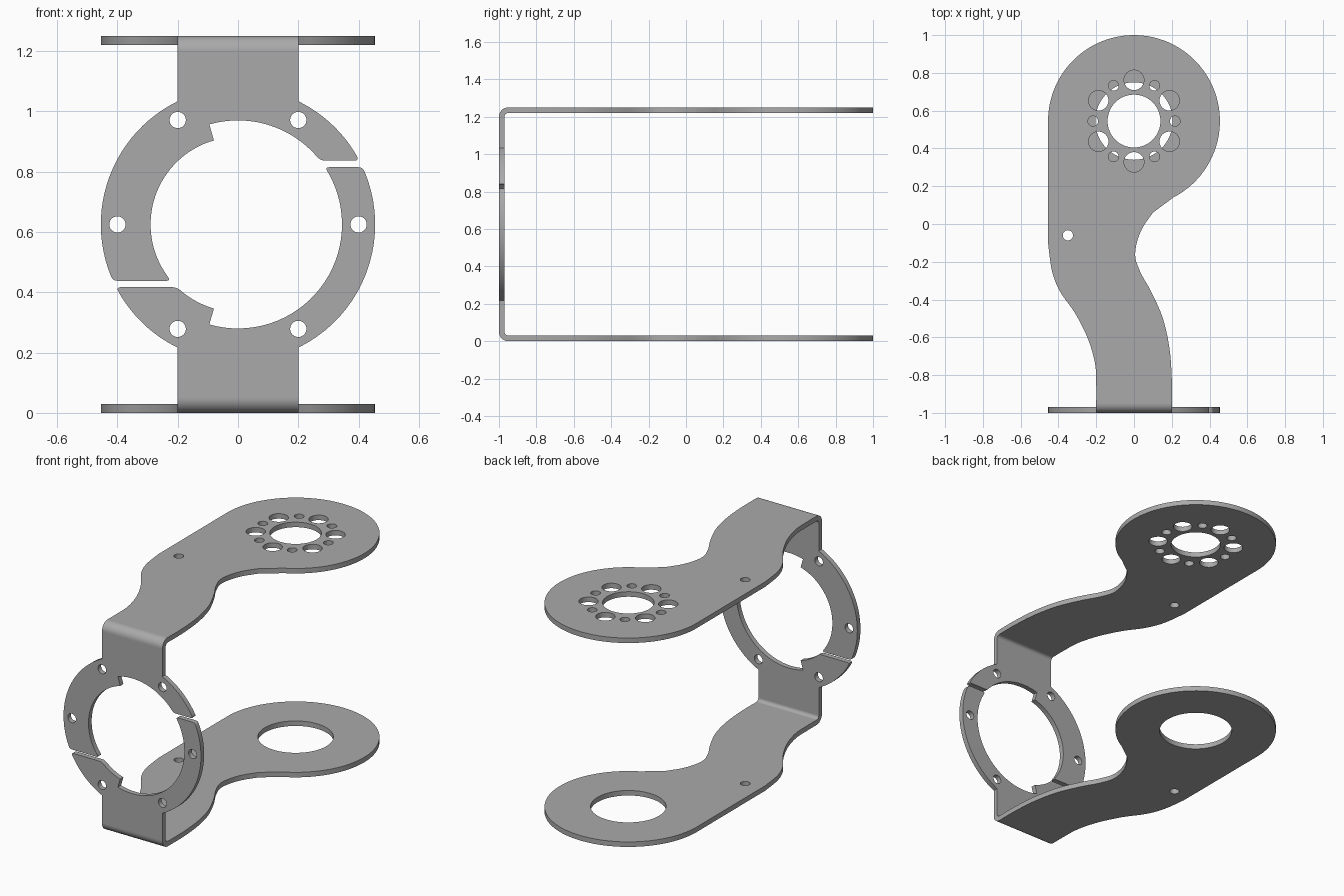
import bpy, bmesh
from math import sin, cos, asin, acos, radians, pi
from mathutils import Matrix, Vector

if "Cube" in bpy.data.objects:
    bpy.data.objects.remove(bpy.data.objects["Cube"])

T = 0.03            # sheet thickness
H = 1.25            # overall height
MID = H / 2         # ring centre height
HALF = 0.2          # half width of the straps
BEND = 0.05         # outer bend radius
R_OUT, R_WIDE, R_NARROW = 0.455, 0.345, 0.29
HUB = (0, 0.545)    # centre of the round arm ends

metal = bpy.data.materials.new("grey metal")
metal.use_nodes = True
GREY = (0.4, 0.4, 0.4, 1)
metal.diffuse_color = GREY
metal.node_tree.nodes["Principled BSDF"].inputs["Base Color"].default_value = GREY


def arc(c, r, a0, a1, n=32):
    return [(c[0] + r * cos(a0 + (a1 - a0) * i / n),
             c[1] + r * sin(a0 + (a1 - a0) * i / n)) for i in range(n + 1)]


def circle(c, r, n=32):
    return arc(c, r, 0, 2 * pi, n)[:-1]


def smooth_path(pts, n=5):
    """Catmull-Rom curve through the points."""
    p = [Vector(q) for q in [pts[0]] + pts + [pts[-1]]]
    out = []
    for a, b, c, d in zip(p, p[1:], p[2:], p[3:]):
        for i in range(n):
            t = i / n
            out.append(tuple(0.5 * (2 * b + (c - a) * t + (2 * a - 5 * b + 4 * c - d) * t * t
                                    + (3 * b - a - 3 * c + d) * t ** 3)))
    return out + [pts[-1]]


def plate(name, loops, depth, matrix):
    """Filled flat outline with holes, thickened and placed by a matrix."""
    cu = bpy.data.curves.new(name, 'CURVE')
    cu.dimensions = '2D'
    cu.fill_mode = 'BOTH'
    cu.extrude = depth / 2
    for loop in loops:
        sp = cu.splines.new('POLY')
        sp.points.add(len(loop) - 1)
        for pt, (x, y) in zip(sp.points, loop):
            pt.co = (x, y, 0, 1)
        sp.use_cyclic_u = True
    tmp = bpy.data.objects.new(name + " outline", cu)
    bpy.context.collection.objects.link(tmp)
    dg = bpy.context.evaluated_depsgraph_get()
    me = bpy.data.meshes.new_from_object(tmp.evaluated_get(dg))
    bpy.data.objects.remove(tmp)
    bm = bmesh.new()
    bm.from_mesh(me)
    bmesh.ops.remove_doubles(bm, verts=bm.verts, dist=0.0002)
    bmesh.ops.transform(bm, matrix=matrix, verts=bm.verts)
    bmesh.ops.recalc_face_normals(bm, faces=bm.faces)
    bm.to_mesh(me)
    bm.free()
    me.materials.clear()
    me.materials.append(metal)
    ob = bpy.data.objects.new(name, me)
    bpy.context.collection.objects.link(ob)
    bpy.ops.object.select_all(action='DESELECT')
    ob.select_set(True)
    bpy.context.view_layer.objects.active = ob
    bpy.ops.object.shade_smooth_by_angle(angle=radians(30))
    return ob


# Arms: curved strap ending in a round hub
left_edge = smooth_path([(-HALF, BEND - 1), (-HALF, -0.85), (-0.206, -0.74), (-0.243, -0.61),
                         (-0.31, -0.475), (-0.39, -0.36), (-0.434, -0.25), (-R_OUT, -0.1)])
right_edge = smooth_path([(0.1, 0.06), (0.035, -0.04), (0.006, -0.16), (0.034, -0.255), (0.092, -0.36),
                          (0.153, -0.5), (0.188, -0.66), (HALF, -0.82), (HALF, BEND - 1)])
arm = left_edge + arc(HUB, R_OUT, pi, radians(-62.6), 64) + right_edge
pin_hole = circle((-0.35, -0.06), 0.027)

hub_holes = [circle(HUB, 0.14, 48)]
for k in range(12):
    a = k * pi / 6
    spot = (HUB[0] + 0.217 * cos(a), HUB[1] + 0.217 * sin(a))
    hub_holes.append(circle(spot, 0.053 if k % 2 else 0.027, 24))

plate("lower_arm", [arm, pin_hole, circle(HUB, 0.205, 64)], T, Matrix.Translation((0, 0, T / 2)))
plate("upper_arm", [arm, pin_hole] + hub_holes, T, Matrix.Translation((0, 0, H - T / 2)))

# Bends joining the arms to the front ring
to_side = Matrix(((0, 0, 1, 0), (1, 0, 0, 0), (0, 1, 0, 0), (0, 0, 0, 1)))
for name, z, a0, a1 in (("lower_bend", BEND, pi, 1.5 * pi), ("upper_bend", H - BEND, pi, pi / 2)):
    c = (BEND - 1, z)
    plate(name, [arc(c, BEND, a0, a1, 12) + arc(c, BEND - T, a1, a0, 12)], 2 * HALF, to_side)


# Front ring: two halves parted by slots, each with a strap tab
def rounded(a, corner, b, n=4):
    a, corner, b = Vector(a), Vector(corner), Vector(b)
    return [tuple(a * (1 - i / n) ** 2 + corner * 2 * (i / n) * (1 - i / n) + b * (i / n) ** 2)
            for i in range(n + 1)]


def slot_end(r_from, r_to, h, side, sign):
    """Rounded straight end from one radius to another at height h."""
    pts = []
    x0, x1 = (side * (r * r - h * h) ** 0.5 for r in (r_from, r_to))
    d = 0.015 if x1 > x0 else -0.015
    for x, r, first in ((x0, r_from, True), (x1, r_to, False)):
        up = h + sign * 0.015
        on_ring = (side * (r * r - up * up) ** 0.5, up)
        flat = (x + d if first else x - d, h)
        pts += rounded(on_ring, (x, h), flat) if first else rounded(flat, (x, h), on_ring)
    return pts


def half_ring(sign, start_h, end_h, r_start, r_end):
    """Half above (+1) or below (-1) the slots, running outward side first."""
    s = sign
    step = s * 0.015
    tab = acos(HALF / R_OUT)
    a_first = asin((start_h + step) / R_OUT)
    a_last = pi - asin((end_h + step) / R_OUT)
    a_in0 = pi - asin((end_h + step) / r_end)
    a_in1 = asin((start_h + step) / r_start)
    top = s * (MID - BEND)
    notch = s * radians(106)
    if s < 0:
        a_last -= 2 * pi
        a_in0 -= 2 * pi
    o = (0, 0)
    return (arc(o, R_OUT, a_first, s * tab, 20) + [(HALF, top), (-HALF, top)]
            + arc(o, R_OUT, s * (pi - tab), a_last, 24)
            + slot_end(R_OUT, r_end, end_h, -1, s)
            + arc(o, r_end, a_in0, notch, 32) + arc(o, r_start, notch, a_in1, 32)
            + slot_end(r_start, R_OUT, start_h, 1, s))


ring_holes = [circle((0.4 * cos(k * pi / 3), 0.4 * sin(k * pi / 3)), 0.027) for k in range(6)]
to_front = Matrix.Translation((0, T / 2 - 1, MID)) @ Matrix.Rotation(pi / 2, 4, 'X')
upper = half_ring(1, 0.212, -0.187, R_WIDE, R_NARROW)
lower = half_ring(-1, 0.19, -0.208, R_WIDE, R_NARROW)
plate("front_ring", [upper, lower] + ring_holes, T, to_front)
